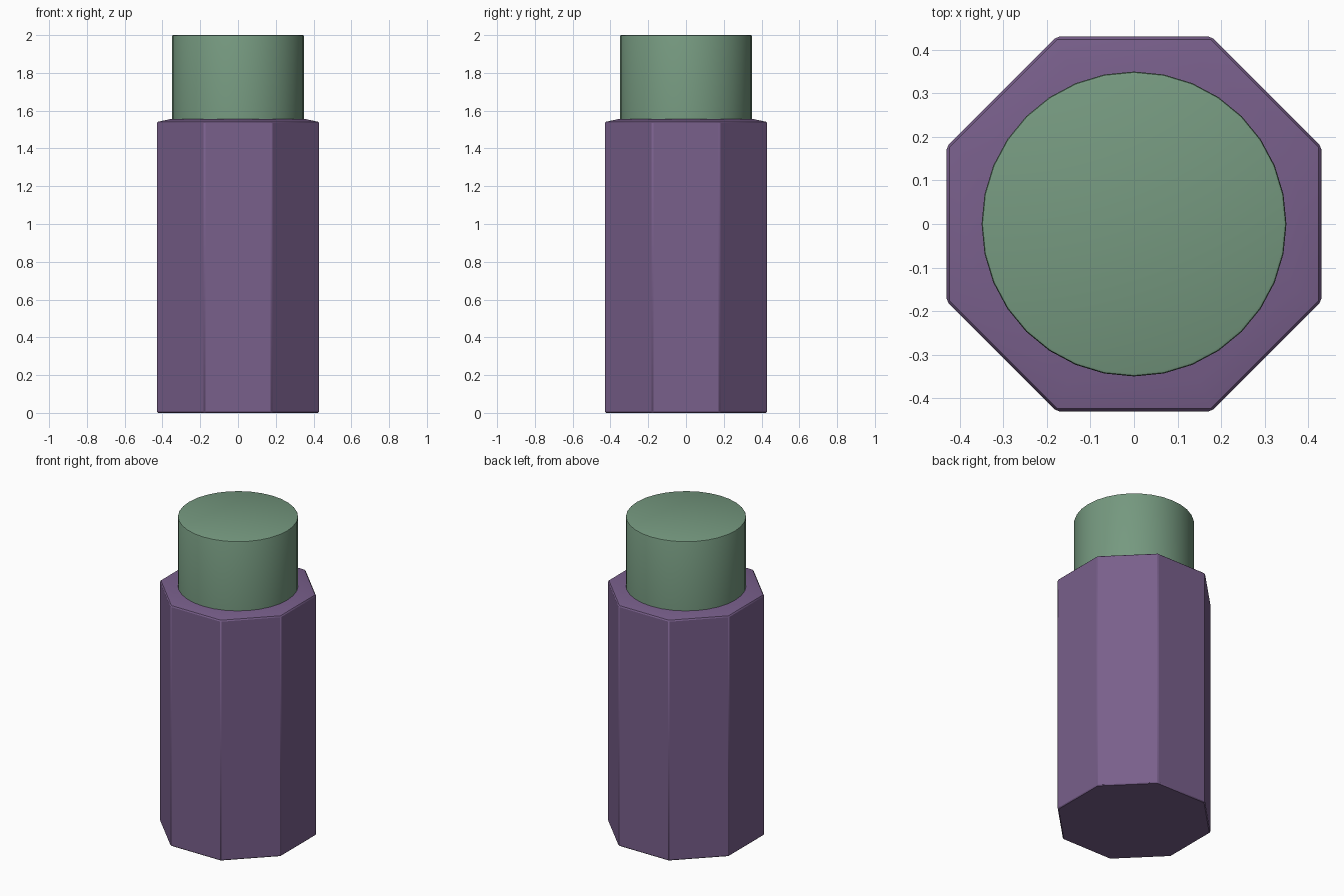
import bpy
import bmesh
from math import cos, sin, pi, radians

cube = bpy.data.objects.get("Cube")
if cube:
    bpy.data.objects.remove(cube)


def make_material(name, rgb):
    mat = bpy.data.materials.new(name)
    mat.use_nodes = True
    mat.diffuse_color = (*rgb, 1)
    mat.node_tree.nodes["Principled BSDF"].inputs["Base Color"].default_value = (*rgb, 1)
    return mat


def stacked_prism(name, sides, turn, profile, mat):
    """Closed prism through (radius, height) rings, listed bottom to top."""
    bm = bmesh.new()
    rings = []
    for radius, z in profile:
        angles = [turn + 2 * pi * i / sides for i in range(sides)]
        rings.append([bm.verts.new((radius * cos(a), radius * sin(a), z)) for a in angles])
    for low, high in zip(rings, rings[1:]):
        for i in range(sides):
            j = (i + 1) % sides
            bm.faces.new((low[i], low[j], high[j], high[i]))
    bm.faces.new(rings[0][::-1])
    bm.faces.new(rings[-1])
    mesh = bpy.data.meshes.new(name)
    bm.to_mesh(mesh)
    bm.free()
    mesh.materials.append(mat)
    obj = bpy.data.objects.new(name, mesh)
    bpy.context.collection.objects.link(obj)
    return obj


def shade_smooth(obj, degrees):
    bpy.ops.object.select_all(action="DESELECT")
    obj.select_set(True)
    bpy.context.view_layer.objects.active = obj
    bpy.ops.object.shade_smooth_by_angle(angle=radians(degrees))


purple = make_material("muted purple", (0.19, 0.115, 0.26))
green = make_material("sage green", (0.18, 0.32, 0.215))

# Eight-sided body with a gently sloping shoulder and softened edges
corner = 0.43 / cos(pi / 8)
body = stacked_prism("body", 8, pi / 8,
                     [(corner, 0), (corner, 1.54), (0.36 / cos(pi / 8), 1.555)], purple)
bevel = body.modifiers.new("soft_edges", "BEVEL")
bevel.width = 0.006
bevel.segments = 1
bevel.limit_method = "ANGLE"
bevel.angle_limit = radians(30)
shade_smooth(body, 20)

# Round cap with a small rounded rim
cap = stacked_prism("cap", 32, 0,
                    [(0.35, 1.5), (0.35, 1.993), (0.348, 1.998), (0.343, 2)], green)
shade_smooth(cap, 30)
